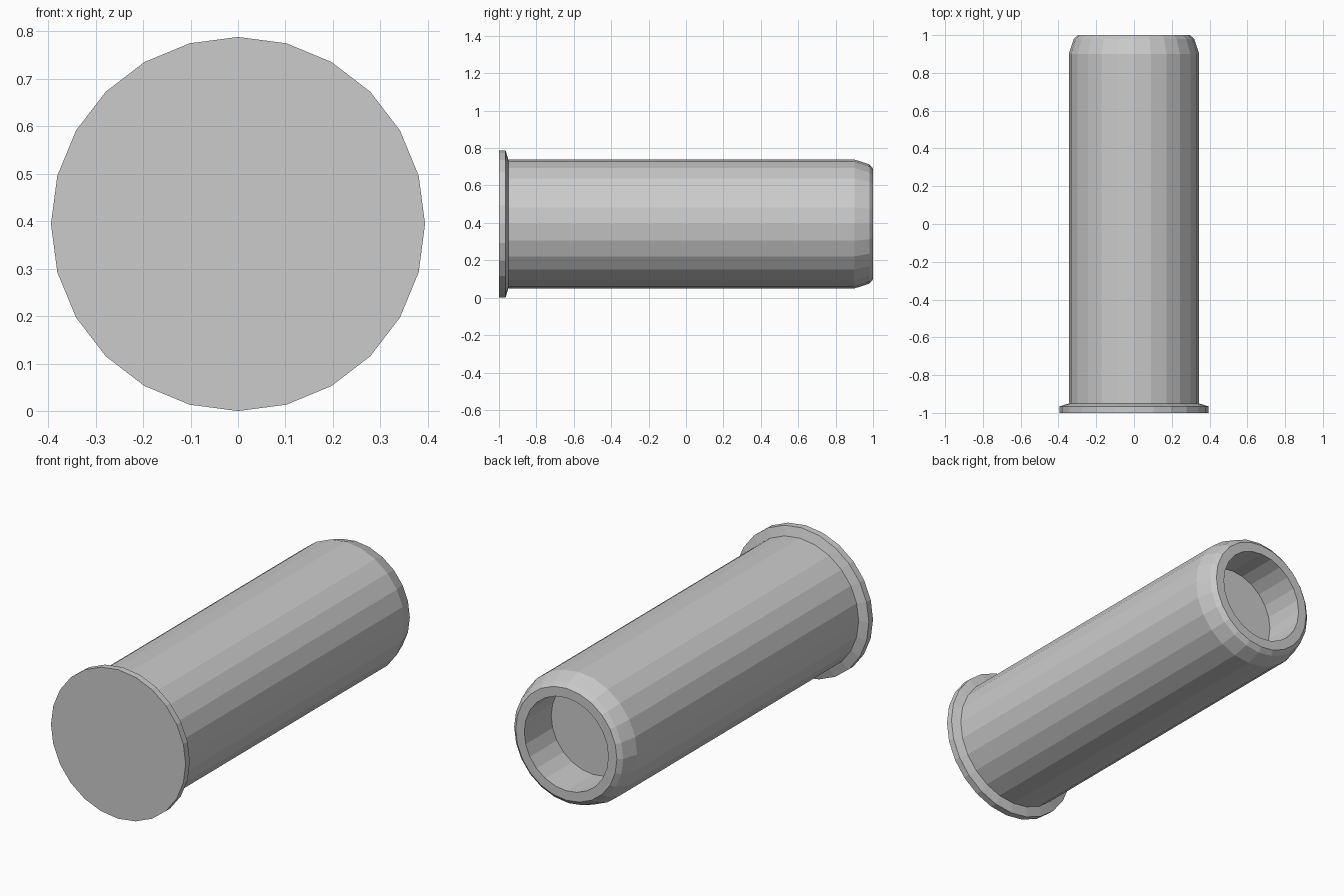
import bpy
import bmesh
from math import cos, sin, tau

cube = bpy.data.objects.get("Cube")
if cube:
    bpy.data.objects.remove(cube, do_unlink=True)

SIDES = 24
AXIS_HEIGHT = 0.394

grey = bpy.data.materials.new("plain_grey")
grey.use_nodes = True
colour = (0.6, 0.6, 0.6, 1)
grey.diffuse_color = colour
grey.node_tree.nodes["Principled BSDF"].inputs["Base Color"].default_value = colour


def lathe(name, profile):
    """Turn (radius, y) points around the y axis and cap both ends."""
    bm = bmesh.new()
    rings = []
    for radius, y in profile:
        angles = [tau * i / SIDES for i in range(SIDES)]
        rings.append([bm.verts.new((radius * cos(a), y, radius * sin(a))) for a in angles])
    for a, b in zip(rings, rings[1:]):
        for i in range(SIDES):
            j = (i + 1) % SIDES
            bm.faces.new((a[i], a[j], b[j], b[i]))
    bm.faces.new(rings[0])
    bm.faces.new(rings[-1])
    bmesh.ops.recalc_face_normals(bm, faces=bm.faces)
    mesh = bpy.data.meshes.new(name)
    bm.to_mesh(mesh)
    bm.free()
    mesh.materials.append(grey)
    obj = bpy.data.objects.new(name, mesh)
    obj.location.z = AXIS_HEIGHT
    bpy.context.collection.objects.link(obj)
    return obj


# Flanged pin: head, chamfer, shank, tapered tip, rim and blind hole
lathe("flanged_pin", [
    (0.394, -1.0), (0.394, -0.965),
    (0.345, -0.95), (0.345, 0.9),
    (0.319, 0.98), (0.296, 1.0),
    (0.246, 1.0), (0.246, 0.775),
])
